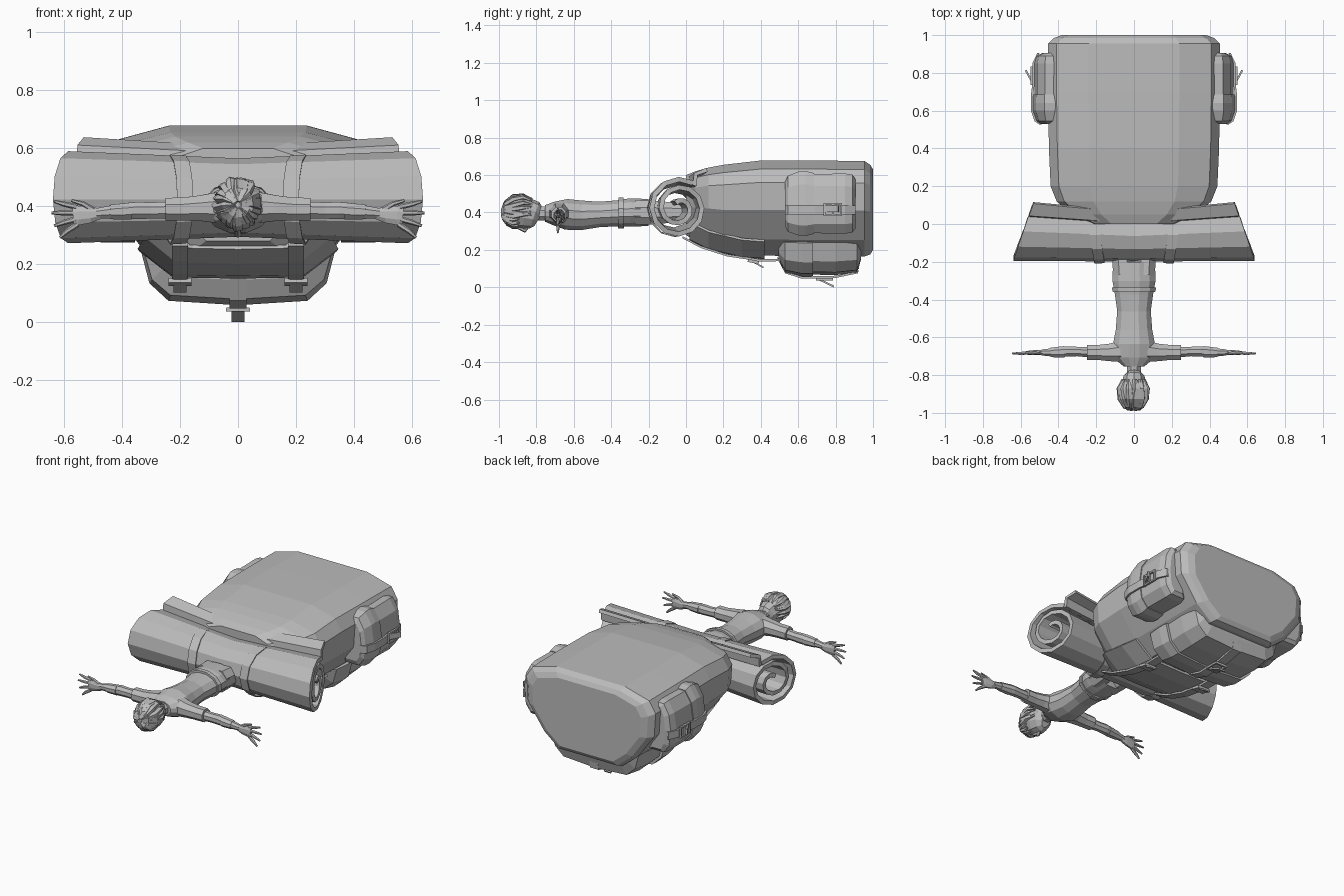
import bpy, bmesh, math, random
from mathutils import Vector, Matrix

random.seed(4)
cube = bpy.data.objects.get("Cube")
if cube:
    bpy.data.objects.remove(cube, do_unlink=True)

grey = bpy.data.materials.new("plain grey")
grey.use_nodes = True
grey.diffuse_color = (0.5, 0.5, 0.5, 1)
grey.node_tree.nodes["Principled BSDF"].inputs["Base Color"].default_value = (0.5, 0.5, 0.5, 1)


def finish(name, bm):
    bmesh.ops.recalc_face_normals(bm, faces=bm.faces)
    mesh = bpy.data.meshes.new(name)
    bm.to_mesh(mesh)
    bm.free()
    mesh.materials.append(grey)
    obj = bpy.data.objects.new(name, mesh)
    bpy.context.collection.objects.link(obj)
    return obj


def loft(name, rings, closed=True, caps=True):
    """Skin a list of equal-length point rings."""
    bm = bmesh.new()
    rows = [[bm.verts.new(p) for p in ring] for ring in rings]
    n = len(rows[0])
    for a, b in zip(rows, rows[1:]):
        for i in range(n if closed else n - 1):
            j = (i + 1) % n
            bm.faces.new((a[i], a[j], b[j], b[i]))
    if caps and closed:
        bm.faces.new(rows[0])
        bm.faces.new(rows[-1])
    return finish(name, bm)


def sheet(name, rings, thickness, offset):
    """Open skin given thickness."""
    obj = loft(name, rings, closed=False)
    mod = obj.modifiers.new("thickness", 'SOLIDIFY')
    mod.thickness = thickness
    mod.offset = offset


def tube(name, stations, sides=8):
    """Limb through (point, half width, half height) stations."""
    pts = [Vector(s[0]) for s in stations]
    rings = []
    for i, (p, (_, w, h)) in enumerate(zip(pts, stations)):
        d = (pts[min(i + 1, len(pts) - 1)] - pts[max(i - 1, 0)]).normalized()
        up = Vector((0, 0, 1)) if abs(d.z) < 0.9 else Vector((0, 1, 0))
        u = d.cross(up).normalized()
        v = u.cross(d)
        rings.append([p + u * w * math.cos(t) + v * h * math.sin(t)
                      for t in (math.tau * (k + 0.5) / sides for k in range(sides))])
    return loft(name, rings)


def box(name, centre, size, turn=0, axis='X'):
    bm = bmesh.new()
    bmesh.ops.create_cube(bm, size=1)
    bmesh.ops.scale(bm, vec=size, verts=bm.verts)
    bm.transform(Matrix.Translation(centre) @ Matrix.Rotation(turn, 4, axis))
    return finish(name, bm)


def strap(name, x, half, path):
    loft(name, [[(x + dx, y, z + dz) for dx, dz in
                 ((-half, 0), (half, 0), (half, .012), (-half, .012))] for y, z in path])


def mirrored(half):
    """Full ring from a half profile whose end points lie on x = 0."""
    return half + [(-x, z) for x, z in half[-2:0:-1]]


# Backpack body: one cross-section, narrow below, scaled along y
profile = mirrored([(0, 1), (.24, 1), (.41, .91), (.455, .77), (.445, .48),
                    (.33, .17), (.22, 0), (0, 0)])
sections = [(.0, .5, .60, .28), (.05, .72, .62, .245), (.12, .9, .64, .22), (.2, .97, .655, .19),
            (.4, .99, .678, .17), (.7, 1, .678, .165), (.955, 1, .675, .165),
            (.985, .93, .655, .175), (1, .84, .63, .2)]
loft("backpack_body", [[(x * sx, y, lo + z * (hi - lo)) for x, z in profile]
                       for y, sx, hi, lo in sections])

# Lid hanging over the lower face
lid = [(-.34, .27), (-.225, 0), (0, -.012), (.225, 0), (.34, .27)]
sheet("backpack_lid", [[(x * sx, y, z0 + z * .33) for x, z in lid]
                       for y, sx, z0 in [(.02, .75, .255), (.12, .95, .205),
                                         (.3, 1.02, .163), (.42, 1, .154)]], .014, -1)

# Lower pocket and its flap
pocket = mirrored([(0, .25), (.3, .25), (.33, .238), (.303, .135), (.238, .075), (0, .06)])
for name, rows in (("lower_pocket", [(.52, .8, .55), (.58, .93, .95), (.8, .97, .97),
                                     (.915, .93, .9), (.935, .84, .55)]),
                   ("lower_pocket_flap", [(.495, .85, .55), (.53, .98, .9), (.62, 1.01, 1.01),
                                          (.68, 1, 1.01)])):
    loft(name, [[(x * sx, y, .25 - (.25 - z) * sz) for x, z in pocket] for y, sx, sz in rows])

# Side pockets, flaps, straps and buckles
side = [(-.08, -.15), (.04, -.15), (.085, -.1), (.1, 0), (.085, .1), (.04, .165), (-.08, .165)]
for s, tag in ((1, "left"), (-1, "right")):
    for name, rows in (("pocket", [(.58, .8, .85), (.66, .92, 1), (.85, .92, 1.02),
                                   (.89, .8, .98), (.905, .5, .85)]),
                       ("pocket_flap", [(.53, .6, .75), (.545, .8, .95), (.6, 1.0, 1.08),
                                        (.64, 1.0, 1.1), (.685, .98, 1.03)])):
        loft(f"{tag}_{name}", [[(s * (.435 + x * sx), y, .44 + z * sz) for x, z in side]
                               for y, sx, sz in rows])
    strap_ring = [(.0, .39), (.0, .438), (.012, .438), (.012, .39)]
    loft(f"{tag}_pocket_strap", [[(s * (x + dx), y, z) for dx, z in strap_ring]
                                 for x, y in ((.49, .528), (.515, .545), (.533, .6), (.533, .69),
                                              (.526, .74), (.526, .85), (.5, .905))])
    for dz in (-.03, .03):
        box(f"{tag}_buckle_rail", (s * .542, .785, .415 + dz), (.012, .09, .01))
    for dy in (-.045, 0, .045):
        box(f"{tag}_buckle_bar", (s * .542, .785 + dy, .415), (.014, .01, .07))
    box(f"{tag}_strap_tail", (s * .552, .775, .42), (.01, .09, .035), -s * .5, 'Z')

    # Lid straps running under the pack
    strap(f"{tag}_lid_strap", s * .2, .028, [(-.02, .262), (.08, .21), (.22, .165),
                                             (.4, .138), (.52, .14)])
    box(f"{tag}_lid_buckle", (s * .2, .36, .138), (.08, .06, .016), -.2)
    box(f"{tag}_lid_strap_tail", (s * .2, .37, .13), (.045, .1, .008), -.5)

# Lower pocket strap and buckle
strap("lower_strap", 0, .03, [(.49, .15), (.53, .075), (.62, .046), (.8, .05),
                              (.92, .075), (.935, .17)])
for s in (-1, 1):
    box("lower_buckle_rail", (s * .037, .74, .043), (.01, .08, .012))
    box("lower_buckle_bar", (0, .74 + s * .04, .043), (.08, .01, .014))
box("lower_strap_tail", (0, .745, .026), (.045, .1, .01), -.45)

# Bedroll: a spiral section swept across x, slimmer in the middle
spiral = []
turns = 26
for i in range(turns + 1):
    a = math.radians(60) + i * math.tau / 12
    r = .152 - .12 * (i / turns) ** 1.5
    spiral.append((r * math.cos(a), r * math.sin(a) * 1.02))


def across(section):
    rows = []
    for s in (-1, -.6, -.3, 0, .3, .6, 1):
        k = .84 + .16 * abs(s)
        rows.append([(s * (.587 - .36 * y), -.198 + .16 * k + y * k, .423 + z * k)
                     for y, z in section])
    return rows


sheet("bedroll", across(spiral), .026, 0)
# Loose outer end of the bedroll, lying against the pack
sheet("bedroll_loose_end", across([(.15, .205), (.09, .182), (.085, .12)]), .022, 0)

# Straps around the bedroll
for s, tag in ((1, "left"), (-1, "right")):
    loft(f"{tag}_bedroll_strap", [
        [(s * (x + .025 * math.cos(t)), -.058 + r * math.cos(t), .423 + r * 1.02 * math.sin(t))
         for t in (math.radians(60) + math.tau * k / 12 for k in range(12))]
        for x, r in ((.18, .143), (.18, .149), (.235, .152), (.235, .146))], caps=False)

# Torso, belt, neck
tube("torso", [((0, -.2, .4), .115, .075), ((0, -.3, .4), .118, .078), ((0, -.37, .395), .105, .072),
               ((0, -.46, .39), .092, .07), ((0, -.56, .385), .1, .082), ((0, -.64, .39), .115, .085),
               ((0, -.71, .395), .11, .064), ((0, -.755, .395), .055, .045)], 12)
tube("belt", [((0, -.335, .4), .122, .084), ((0, -.36, .4), .116, .083)], 12)
box("belt_buckle", (0, -.348, .322), (.04, .032, .015))
tube("neck", [((0, -.73, .395), .042, .042), ((0, -.83, .395), .036, .038)])

for s, tag in ((1, "left"), (-1, "right")):
    def path(rows):
        return [((s * x, y, z), w, h) for x, y, z, w, h in rows]
    tube(f"{tag}_leg", path([(.055, -.27, .4, .06, .072), (.06, -.18, .4, .06, .068),
                             (.06, -.02, .4, .05, .055)]))
    tube(f"{tag}_sleeve", path([(.07, -.675, .395, .06, .058), (.13, -.68, .393, .05, .048),
                                (.19, -.68, .39, .043, .043), (.25, -.68, .39, .043, .042)]))
    tube(f"{tag}_arm", path([(.22, -.68, .387, .03, .032), (.3, -.675, .385, .027, .03),
                             (.35, -.675, .385, .03, .032), (.42, -.68, .382, .025, .026),
                             (.49, -.68, .375, .017, .019)]))
    tube(f"{tag}_forearm_wrap", path([(.37, -.677, .383, .033, .032), (.44, -.68, .38, .027, .027)]))
    # Hand with spread fingers
    tube(f"{tag}_palm", path([(.47, -.68, .375, .015, .018), (.51, -.68, .37, .015, .03),
                              (.55, -.682, .368, .013, .036), (.57, -.682, .367, .01, .033)]))
    for i, (length, rise) in enumerate(((.05, -.045), (.07, -.025), (.08, 0), (.07, .02))):
        z = .367 + (i - 1.5) * .02
        tube(f"{tag}_finger", path([(.555, -.682, z, .01, .01),
                                    (.565 + length * .5, -.685, z + rise * .5, .009, .009),
                                    (.565 + length, -.685, z + rise, .005, .005)]), 6)
    tube(f"{tag}_thumb", path([(.5, -.68, .385, .011, .012), (.535, -.685, .408, .009, .009),
                               (.575, -.685, .42, .005, .005)]), 6)

# Head with face turned down
tube("head", [((0, -.785, .37), .03, .05), ((0, -.81, .385), .058, .075), ((0, -.86, .397), .07, .085),
              ((0, -.92, .405), .07, .085), ((0, -.96, .408), .05, .065), ((0, -.98, .41), .02, .03)], 10)
tube("nose", [((0, -.9, .32), .008, .008), ((0, -.86, .303), .014, .012), ((0, -.85, .318), .008, .008)], 6)

# Hair locks fanning from the crown
for i in range(22):
    a = math.tau * i / 22 + random.uniform(-.08, .08)
    reach = 2.05 if math.sin(a) > -.5 else 1.35
    swell = random.uniform(.97, 1.08)
    lock = []
    for j in range(5):
        t = .12 + reach * j / 4
        bend = a + .1 * math.sin(j * 1.7 + i)
        r = math.sin(t) * swell
        lock.append(((.07 * r * math.cos(bend), -.88 - .102 * math.cos(t),
                      .405 + .085 * r * math.sin(bend)),
                     (.01, .019, .021, .018, .005)[j], (.008, .013, .015, .012, .004)[j]))
    tube("hair_lock", lock, 5)
